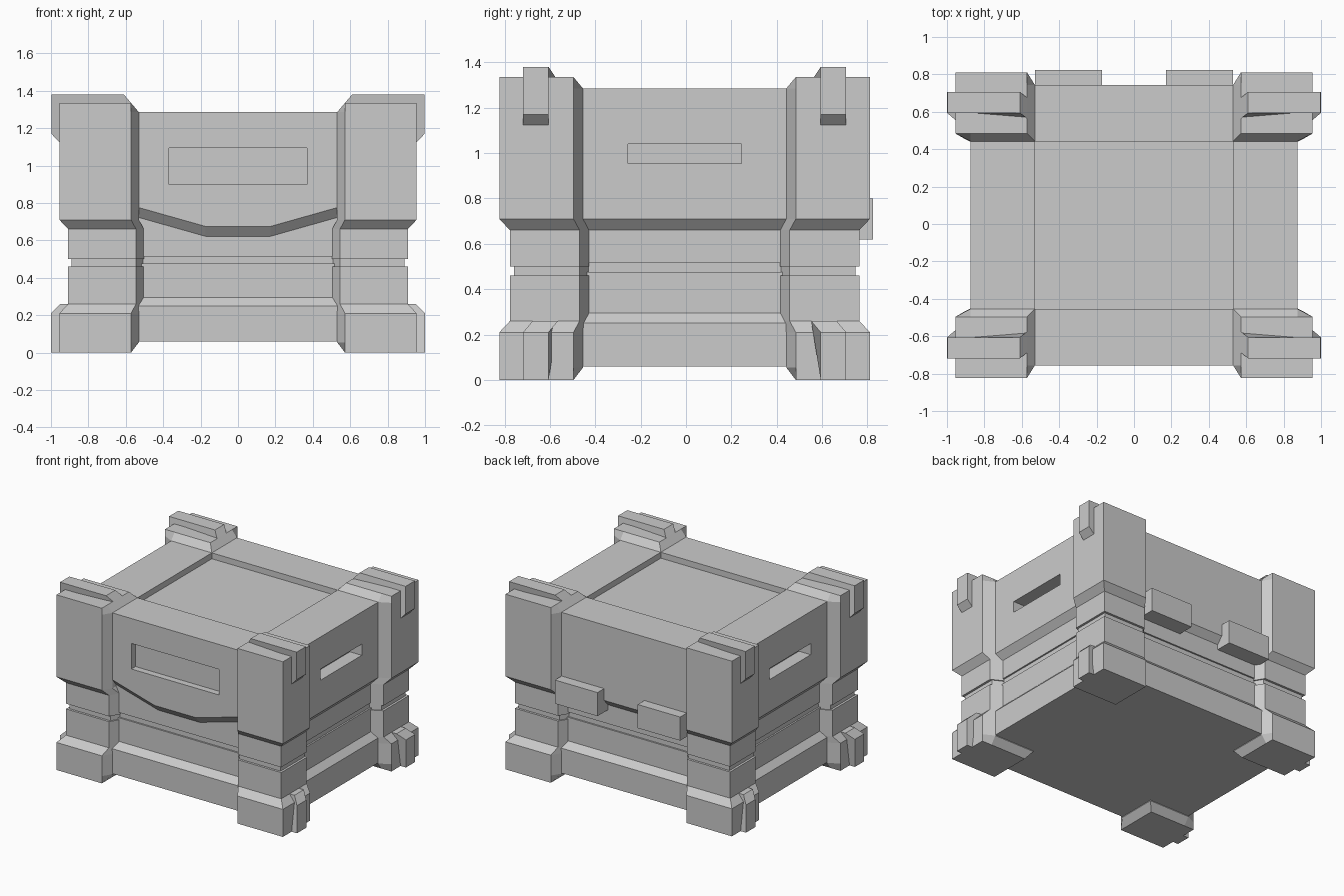
import bpy, bmesh

if "Cube" in bpy.data.objects:
    bpy.data.objects.remove(bpy.data.objects["Cube"])

CY = -0.006  # the crate body sits slightly forward of the hinges


def loft(name, rings):
    """Skin a list of equal-length point rings and cap both ends."""
    bm = bmesh.new()
    rows = [[bm.verts.new((x, y + CY, z)) for x, y, z in r] for r in rings]
    n = len(rows[0])
    for a, b in zip(rows, rows[1:]):
        for i in range(n):
            j = (i + 1) % n
            bm.faces.new((a[i], a[j], b[j], b[i]))
    bm.faces.new(rows[0])
    bm.faces.new(rows[-1])
    bmesh.ops.recalc_face_normals(bm, faces=bm.faces)
    me = bpy.data.meshes.new(name)
    bm.to_mesh(me)
    bm.free()
    ob = bpy.data.objects.new(name, me)
    bpy.context.collection.objects.link(ob)
    return ob


def rect(x0, x1, y0, y1, z):
    return [(x0, y0, z), (x1, y0, z), (x1, y1, z), (x0, y1, z)]


def box(name, x0, x1, y0, y1, z0, z1):
    return loft(name, [rect(x0, x1, y0, y1, z) for z in (z0, z1)])


def cut(ob, cutter):
    cutter.hide_render = True
    cutter.hide_viewport = True
    m = ob.modifiers.new("slot", 'BOOLEAN')
    m.operation = 'DIFFERENCE'
    m.solver = 'EXACT'
    m.object = cutter


# Lower body: skirt, sloped shoulder, waist with a thin groove
body = [(.06, 0), (.25, 0), (.295, .045), (.475, .045), (.475, .057),
        (.515, .057), (.515, .045), (.85, .045)]
loft("lower_body", [rect(-.873 + i, .873 - i, -.75 + i, .75 - i, z) for z, i in body])

# Recessed lid panel in the middle of the top
box("lid_panel", -.54, .54, -.46, .46, .80, 1.24)

# Side lid walls with a slot each
for s, side in ((-1, "left"), (1, "right")):
    prof = [(.53, 1.285), (.873, 1.285), (.873, .71), (.828, .66), (.53, .66)]
    wall = loft(side + "_lid_wall", [[(s * x, y, z) for x, z in prof] for y in (-.46, .46)])
    a, b = sorted((s * .773, s * .95))
    cut(wall, box(side + "_slot_cutter", a, b, -.25, .25, .955, 1.04))

# Back lid wall
prof = [(.448, 1.285), (.75, 1.285), (.75, .71), (.705, .66), (.448, .66)]
loft("back_lid_wall", [[(x, y, z) for y, z in prof] for x in (-.54, .54)])


# Front lid wall with a dipped lower edge and a shallow label recess
def front_outline(y, drop):
    return [(-.54, y, 1.285), (-.54, y, .778 - drop), (-.175, y, .675 - drop),
            (.175, y, .675 - drop), (.54, y, .778 - drop), (.54, y, 1.285)]


front = loft("front_lid_wall", [front_outline(-.75, 0), front_outline(-.705, .053),
                                front_outline(-.448, .053)])
cut(front, box("label_cutter", -.37, .37, -.9, -.70, .90, 1.095))

# Corner posts: (height, outer inset, inner shift, is an end with sloped inner edge)
post = [(0, 0, 0, 1), (.055, 0, 0, 0), (.21, 0, 0, 0), (.26, .047, .027, 0),
        (.46, .047, .027, 0), (.46, .064, .027, 0), (.50, .064, .027, 0),
        (.50, .047, .027, 0), (.66, .047, .027, 0), (.71, 0, 0, 0),
        (1.285, 0, 0, 0), (1.335, 0, 0, 1)]


def post_ring(sx, sy, z, i, sh, end):
    xo, yo, xi, yi = .955 - i, .817 - i, .572 - sh, .490 - sh
    c = 0 if end else .042
    pts = [(xo, yo), (xi, yo), (xi - c, yo - .067), (xi - c, yi - c),
           (xo - .082, yi - c), (xo, yi)]
    return [(sx * x, sy * y, z) for x, y in pts]


for sx, nx in ((-1, "left"), (1, "right")):
    for sy, ny in ((-1, "front"), (1, "back")):
        tag = ny + "_" + nx
        loft(tag + "_post", [post_ring(sx, sy, *p) for p in post])

        # Upper rib: over the top of the post and down its outer side
        path = [(.572, 1.335, .03), (.61, 1.38, 0), (.998, 1.38, 0), (.998, 1.17, 0),
                (.955, 1.125, 0), (.94, 1.125, 0), (.94, 1.32, 0), (.572, 1.32, .03)]
        loft(tag + "_upper_rib",
             [[(sx * x, sy * (y - k), z) for x, z, k in path] for y in (.60, .712)])

        # Foot rib: its sloped top leans inward with the foot
        path = [(.85, 0, 0), (1.0, 0, 0), (1.0, .21, 0), (.95, .26, .042), (.85, .26, .042)]
        loft(tag + "_foot_rib",
             [[(sx * x, sy * (y - k), z) for x, z, k in path] for y in (.60, .712)])

    # Back hinge
    a, b = sorted((sx * .17, sx * .528))
    box(nx + "_hinge", a, b, .69, .83, .62, .80)
